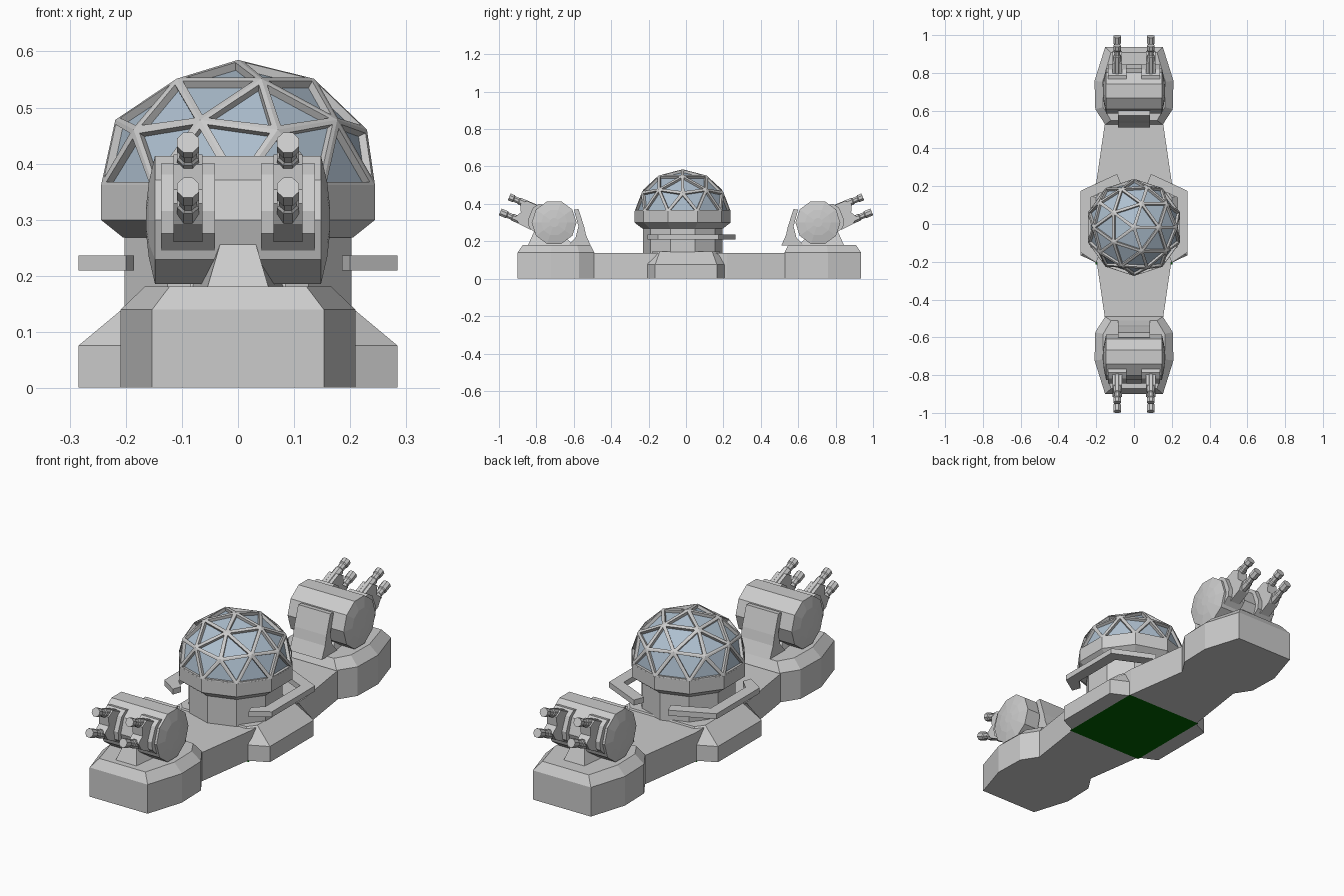
import bpy, bmesh
from math import sin, cos, pi, radians
from mathutils import Vector, Matrix

if "Cube" in bpy.data.objects:
    bpy.data.objects.remove(bpy.data.objects["Cube"])


def make(name, bm):
    bmesh.ops.recalc_face_normals(bm, faces=bm.faces[:])
    me = bpy.data.meshes.new(name)
    bm.to_mesh(me)
    bm.free()
    ob = bpy.data.objects.new(name, me)
    bpy.context.collection.objects.link(ob)
    return ob


def loft(name, rings, m=Matrix()):
    """Skin matching rings of 3D points and cap both ends."""
    bm = bmesh.new()
    vs = [[bm.verts.new(m @ Vector(p)) for p in r] for r in rings]
    n = len(vs[0])
    for a, b in zip(vs, vs[1:]):
        for i in range(n):
            j = (i + 1) % n
            bm.faces.new((a[i], a[j], b[j], b[i]))
    bm.faces.new(vs[0])
    bm.faces.new(vs[-1])
    return make(name, bm)


def sym(half, z, cy=0.0):
    """Closed outline from its +x half, mirrored in x."""
    return [(x, y + cy, z) for x, y in half] + [(-x, y + cy, z) for x, y in reversed(half)]


def ngon(r, z, n=10, cy=-0.018):
    return [(r * cos(pi / n + 2 * pi * i / n), cy + r * sin(pi / n + 2 * pi * i / n), z) for i in range(n)]


def material(name, col):
    mat = bpy.data.materials.new(name)
    mat.diffuse_color = (*col, 1)
    mat.use_nodes = True
    mat.node_tree.nodes["Principled BSDF"].inputs["Base Color"].default_value = mat.diffuse_color
    return mat


Z0 = 0.001

# Connecting deck
deck = [(0.155, -0.51), (0.20, -0.2), (0.20, 0.2), (0.155, 0.51)]
loft("deck", [sym(deck, Z0, 0.018), sym(deck, 0.138, 0.018)])

# Central hub with sloped side bumps
hub = [(0.2, -0.205), (0.284, -0.165), (0.284, 0.165), (0.2, 0.205)]
hub_top = [(0.17, -0.18), (0.2, -0.14), (0.2, 0.14), (0.17, 0.18)]
loft("hub", [sym(hub, Z0), sym(hub, 0.076), sym(hub_top, 0.146)])

# Green plate underneath
bm = bmesh.new()
bm.faces.new([bm.verts.new(p) for p in ((-0.205, -0.215, 0), (-0.205, 0.215, 0), (0.205, 0.215, 0), (0.205, -0.215, 0))])
plate = make("bottom_plate", bm)
for f in plate.data.polygons:
    if f.normal.z > 0:
        plate.data.flip_normals()
plate.data.materials.append(material("green", (0.0, 0.12, 0.0)))

# Dome drum and collar
loft("drum", [ngon(0.213, 0.13), ngon(0.213, 0.28)])
loft("dome_collar", [ngon(0.18, 0.268), ngon(0.215, 0.268), ngon(0.257, 0.30), ngon(0.257, 0.362)])

# Geodesic dome with recessed glass panels
bm = bmesh.new()
bmesh.ops.create_icosphere(bm, subdivisions=2, radius=1)
low = [f for f in bm.faces if f.calc_center_median().z < 0]
bmesh.ops.delete(bm, geom=low, context='FACES')
for v in bm.verts:
    v.co = Vector((v.co.x * 0.257, v.co.y * 0.257 - 0.018, v.co.z * 0.225 + 0.36))
bmesh.ops.recalc_face_normals(bm, faces=bm.faces[:])
if sum(f.normal.z for f in bm.faces) < 0:
    bmesh.ops.reverse_faces(bm, faces=bm.faces[:])
panels = bm.faces[:]
bmesh.ops.inset_individual(bm, faces=panels, thickness=0.016, depth=0)
bmesh.ops.inset_individual(bm, faces=panels, thickness=0.002, depth=-0.014)
for f in panels:
    f.material_index = 1
dome = make("dome", bm)
dome.data.materials.append(material("frame", (0.8, 0.8, 0.8)))
dome.data.materials.append(material("glass", (0.42, 0.52, 0.62)))

# Bent side fins around the drum
fin = [(0.09, 0.265), (0.284, 0.175), (0.284, -0.15), (0.2, -0.205),
       (0.185, -0.165), (0.23, -0.12), (0.23, 0.14), (0.07, 0.215)]
for s, side in ((1, "right"), (-1, "left")):
    loft(side + "_fin", [[(s * x, y, z) for x, y in fin] for z in (0.21, 0.236)])


def turret(tag, m, pod_shift):
    # Pod base
    pod = [(0.153, -0.918), (0.209, -0.74), (0.205, -0.59), (0.152, -0.508)]
    top = [(0.122, -0.89), (0.166, -0.735), (0.163, -0.60), (0.122, -0.53)]
    loft(tag + "_pod", [sym(pod, Z0, pod_shift), sym(pod, 0.14, pod_shift), sym(top, 0.181, pod_shift)], m)

    # Drum body lying along x with domed ends
    def ring(x, r):
        return [(x, -0.705 + r * sin(pi / 10 + i * pi / 5), 0.30 + r * cos(pi / 10 + i * pi / 5)) for i in range(10)]
    caps = [(-0.164, 0.025), (-0.159, 0.07), (-0.148, 0.12), (0.148, 0.12), (0.159, 0.07), (0.164, 0.025)]
    loft(tag + "_turret_body", [ring(x, r) for x, r in caps], m)

    # Rear bracket and front foot
    prof = [(-0.60, 0.37), (-0.575, 0.372), (-0.545, 0.28), (-0.535, 0.235), (-0.51, 0.178),
            (-0.63, 0.178), (-0.59, 0.22), (-0.575, 0.28)]
    loft(tag + "_rear_bracket", [[(x, y, z) for y, z in prof] for x in (-0.085, 0.085)], m)
    loft(tag + "_front_foot", [
        [(-0.055, -0.845, 0.178), (0.055, -0.845, 0.178), (0.085, -0.60, 0.178), (-0.085, -0.60, 0.178)],
        [(-0.025, -0.80, 0.28), (0.025, -0.80, 0.28), (0.025, -0.70, 0.28), (-0.025, -0.70, 0.28)]], m)

    # Twin guns in a frame tilted upwards; local -y is the firing direction
    for s, side in ((1, "right"), (-1, "left")):
        g = m @ Matrix.Translation((s * 0.089, -0.705, 0.30)) @ Matrix.Rotation(radians(-23), 4, 'X')
        name = tag + "_" + side

        def block(part, w, outline):
            loft(name + part, [[(x, -a, p) for a, p in outline] for x in (-w, w)], g)

        block("_gun_housing", 0.048, [(0.06, -0.095), (0.115, -0.075), (0.135, -0.04),
                                      (0.135, 0.03), (0.115, 0.06), (0.06, 0.07)])
        block("_gun_core", 0.026, [(0.1, -0.085), (0.17, -0.08), (0.205, -0.055),
                                   (0.185, -0.02), (0.205, 0.02), (0.18, 0.05), (0.1, 0.05)])
        for p, end, r, part in ((0.033, 0.275, 0.021, "_upper_barrel"), (-0.06, 0.288, 0.021, "_lower_barrel")):
            rings = [(0.1, r), (0.215, r), (0.22, r * 0.8), (0.245, r * 0.8), (0.25, r), (end, r)]
            loft(name + part, [[(q * cos(pi / 8 + k * pi / 4), -a, p + q * sin(pi / 8 + k * pi / 4))
                                for k in range(8)] for a, q in rings], g)


turret("front", Matrix(), 0.018)
turret("back", Matrix.Rotation(pi, 4, 'Z'), -0.018)
